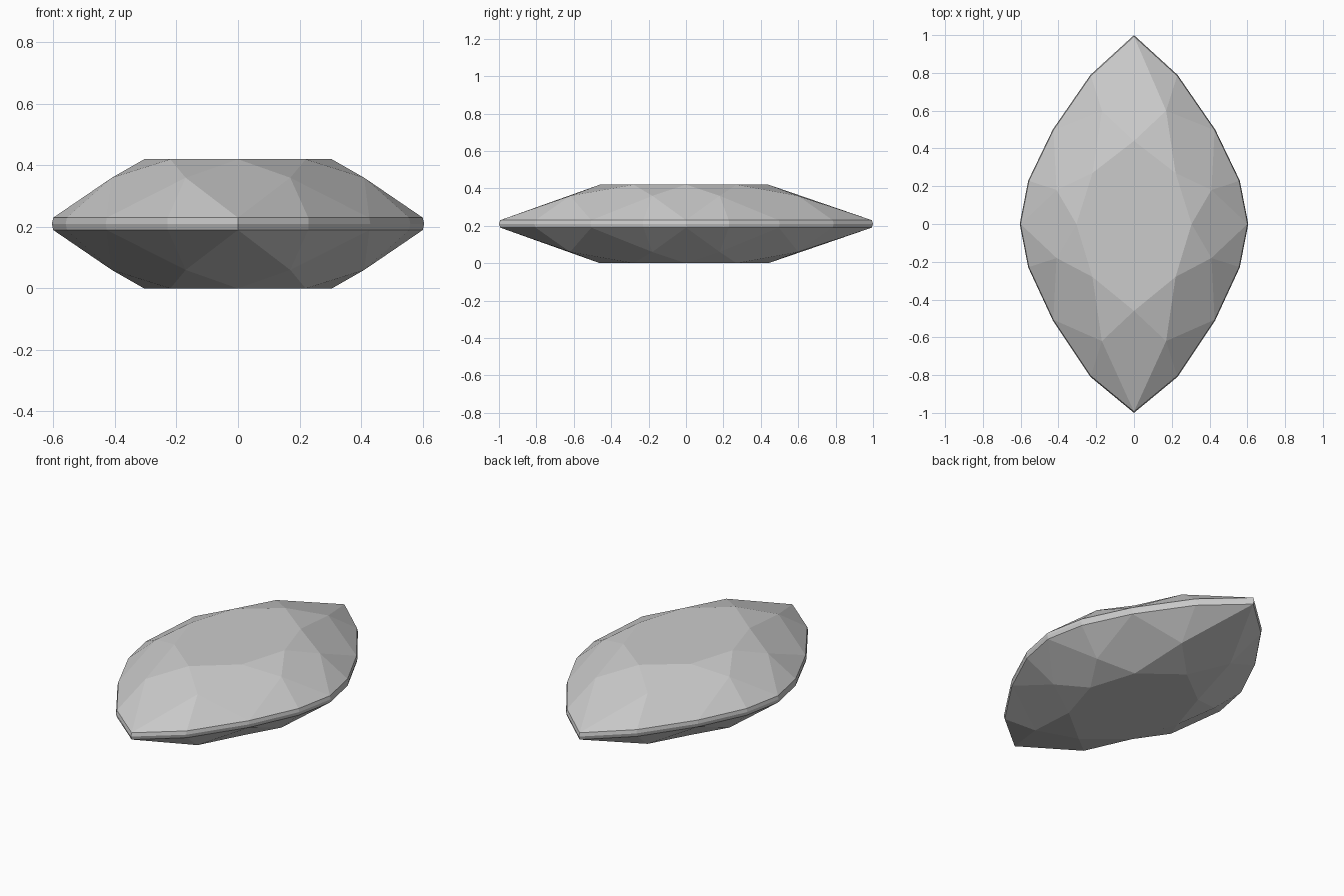
import bpy
import bmesh

cube = bpy.data.objects.get("Cube")
if cube:
    bpy.data.objects.remove(cube)

# One flat colour for the whole stone
stone = bpy.data.materials.new("pale grey")
stone.use_nodes = True
grey = (0.6, 0.6, 0.6, 1)
stone.diffuse_color = grey
stone.node_tree.nodes["Principled BSDF"].inputs["Base Color"].default_value = grey

MID = 0.21

# Right-hand half outlines, back to front
GIRDLE = [(0, 1), (0.23, 0.79), (0.43, 0.5), (0.56, 0.23), (0.605, 0),
          (0.56, -0.23), (0.43, -0.51), (0.23, -0.81), (0, -1)]
BREAK = [(0.17, 0.6), (0.41, 0.18), (0.41, -0.18), (0.17, -0.62)]
TABLE = [(0, 0.44), (0.22, 0.27), (0.305, 0), (0.22, -0.28), (0, -0.46)]


def full_ring(half):
    """Close a half outline by mirroring it across x."""
    return half + [(-x, y) for x, y in reversed(half) if x > 0]


def ring(bm, half, z, scale=1.0):
    return [bm.verts.new((x * scale, y * scale, z)) for x, y in full_ring(half)]


def half_stone(bm, belt, side):
    """Facets from the belt to the flat table; side is 1 for up, -1 for down."""
    edge = ring(bm, GIRDLE, MID + side * 0.02, 0.993)
    mid = ring(bm, BREAK, MID + side * 0.15)
    table = ring(bm, TABLE, MID + side * 0.21)
    n = len(table)
    bm.faces.new(table)
    for i in range(2 * n):
        j = (i + 1) % (2 * n)
        bm.faces.new((belt[i], belt[j], edge[j], edge[i]))   # girdle band
        bm.faces.new((edge[i], edge[j], mid[i // 2]))        # girdle facet
    for k in range(n):
        bm.faces.new((table[k], table[(k + 1) % n], mid[k]))      # star facet
        bm.faces.new((table[k], mid[k], edge[2 * k], mid[k - 1]))  # kite facet


bm = bmesh.new()
belt = ring(bm, GIRDLE, MID)
for side in (1, -1):
    half_stone(bm, belt, side)
bmesh.ops.recalc_face_normals(bm, faces=bm.faces)

mesh = bpy.data.meshes.new("cut_gem")
bm.to_mesh(mesh)
bm.free()
mesh.materials.append(stone)
gem = bpy.data.objects.new("cut_gem", mesh)
bpy.context.collection.objects.link(gem)
